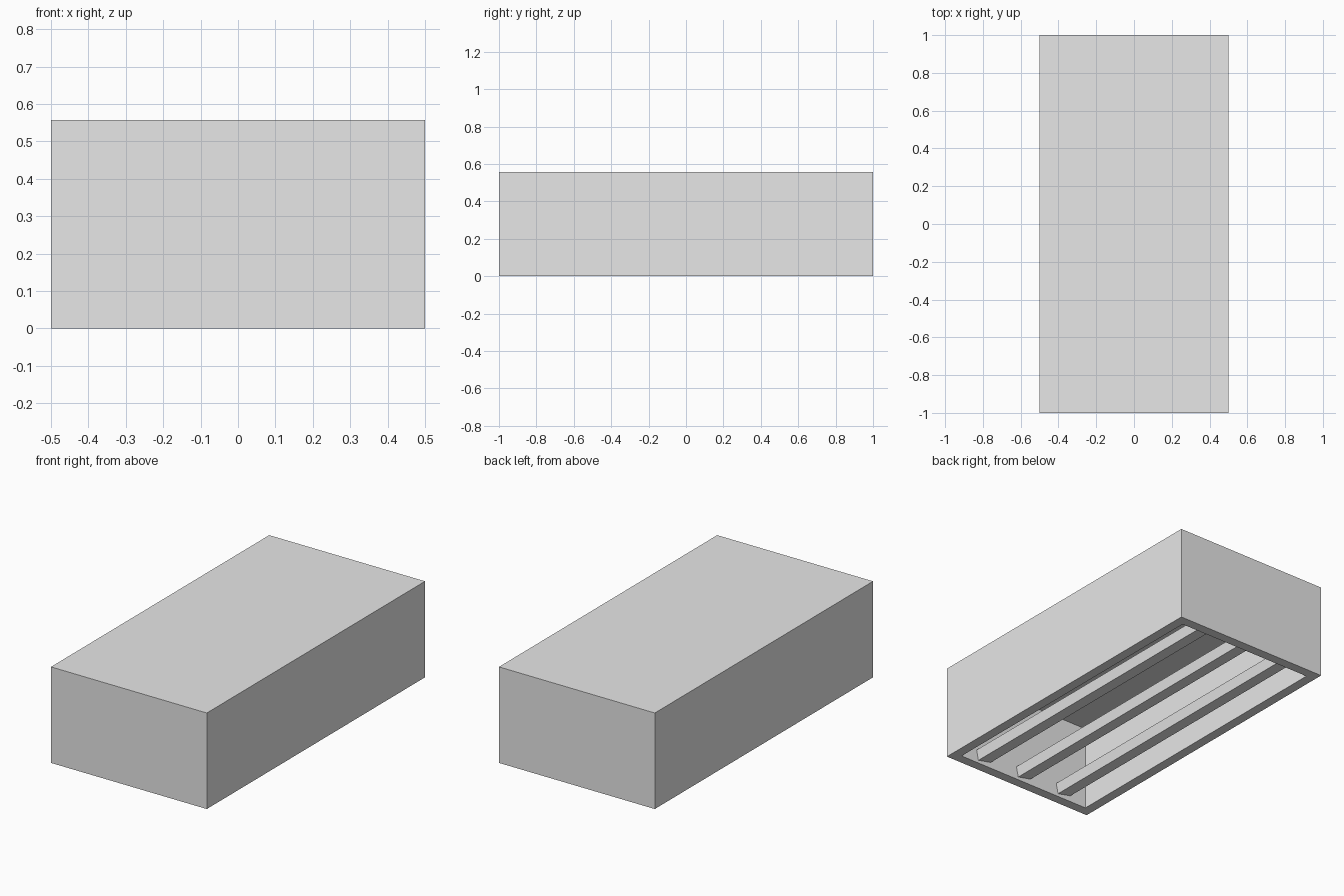
import bpy
import bmesh
import math
from mathutils import Matrix, Vector

cube = bpy.data.objects.get("Cube")
if cube:
    bpy.data.objects.remove(cube, do_unlink=True)

WIDTH, LENGTH, HEIGHT = 1.0, 2.0, 0.557
WALL = 0.057

grey = bpy.data.materials.new("light_grey")
grey.use_nodes = True
colour = (0.8, 0.8, 0.8, 1)
grey.diffuse_color = colour
grey.node_tree.nodes["Principled BSDF"].inputs["Base Color"].default_value = colour


def add_box(name, size, location, tilt=0.0, open_bottom=False):
    """Box with an optional tilt about y and an optional missing underside."""
    bm = bmesh.new()
    bmesh.ops.create_cube(bm, size=1, matrix=Matrix.Diagonal((*size, 1)))
    if open_bottom:
        bm.normal_update()
        under = [f for f in bm.faces if f.normal.z < -0.5]
        bmesh.ops.delete(bm, geom=under, context='FACES')
    mesh = bpy.data.meshes.new(name)
    bm.to_mesh(mesh)
    bm.free()
    mesh.materials.append(grey)
    obj = bpy.data.objects.new(name, mesh)
    obj.location = Vector(location)
    obj.rotation_euler.y = tilt
    bpy.context.collection.objects.link(obj)
    return obj


# Hollow housing, open underneath, with a flat rim
housing = add_box("housing", (WIDTH, LENGTH, HEIGHT), (0, 0, HEIGHT / 2),
                  open_bottom=True)
shell = housing.modifiers.new("wall_thickness", 'SOLIDIFY')
shell.thickness = WALL
shell.offset = -1
shell.use_even_offset = True

# Three tilted slats running the length of the opening
for name, x in (("right_slat", -0.285), ("middle_slat", 0), ("left_slat", 0.285)):
    add_box(name, (0.09, LENGTH - 2 * WALL, 0.062), (x, 0, 0.057),
            tilt=math.radians(12))
